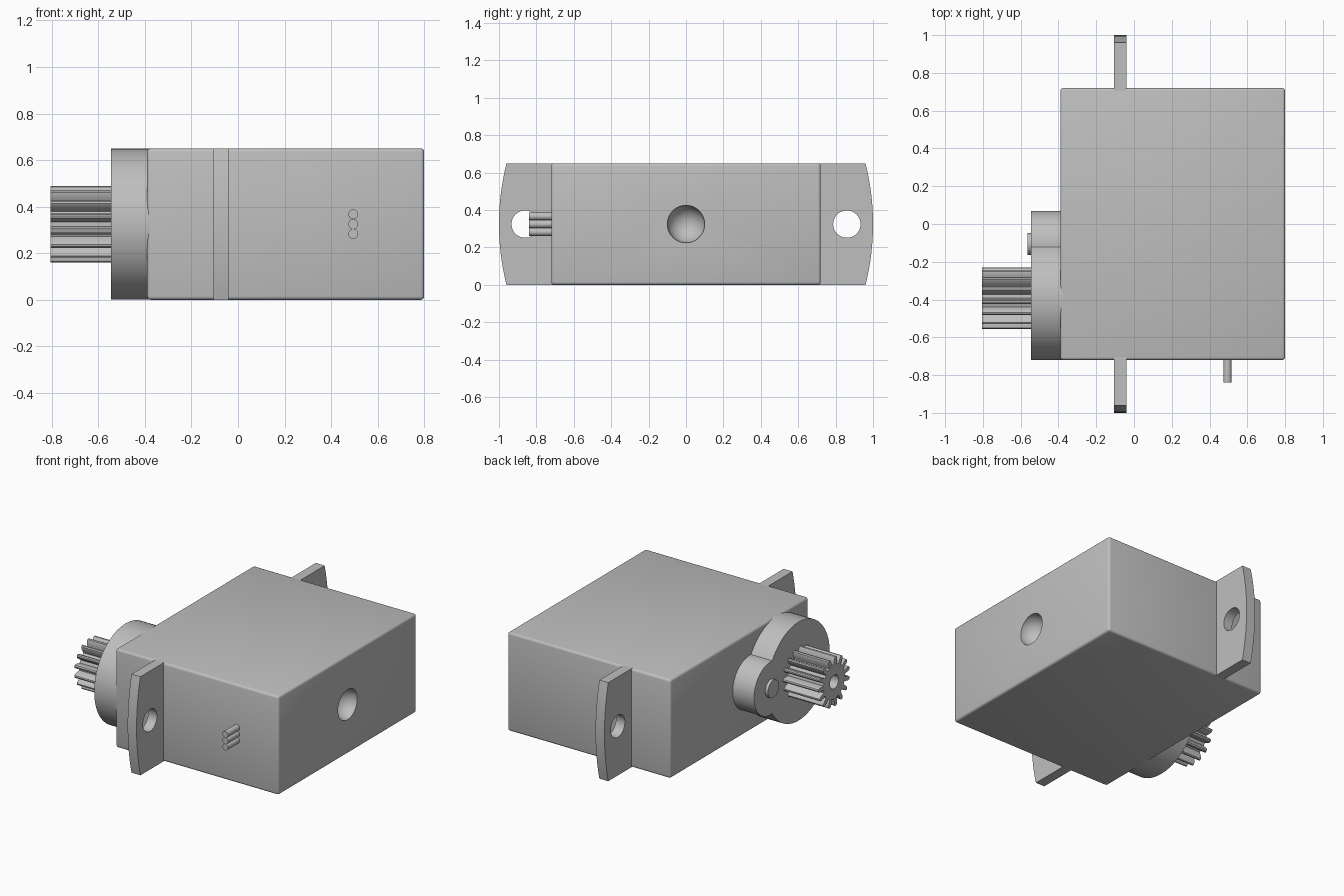
import bpy, bmesh
from math import sin, cos, pi, radians, sqrt, acos, atan2

old = bpy.data.objects.get("Cube")
if old:
    bpy.data.objects.remove(old, do_unlink=True)

grey = bpy.data.materials.new("plain_grey")
grey.use_nodes = True
colour = (0.52, 0.52, 0.52, 1)
grey.diffuse_color = colour
grey.node_tree.nodes["Principled BSDF"].inputs["Base Color"].default_value = colour

MID = 0.325          # height of the centre line
FRONT = -0.545       # outer face of the gear housing


def finish(name, bm):
    """Turn a bmesh into an object, smooth except at sharp edges."""
    bmesh.ops.recalc_face_normals(bm, faces=bm.faces)
    for f in bm.faces:
        f.smooth = True
    for e in bm.edges:
        e.smooth = len(e.link_faces) == 2 and e.calc_face_angle(0) < radians(35)
    mesh = bpy.data.meshes.new(name)
    bm.to_mesh(mesh)
    bm.free()
    mesh.materials.append(grey)
    ob = bpy.data.objects.new(name, mesh)
    bpy.context.collection.objects.link(ob)
    return ob


def arc(y, z, r, start, end, n):
    step = (end - start) / n
    return [(y + r * cos(start + step * i), z + r * sin(start + step * i)) for i in range(n + 1)]


def circle(y, z, r, n=48):
    return arc(y, z, r, 0, 2 * pi, n)[:-1]


def prism(name, loops, near, far, axis="x"):
    """Extrude an outline with optional holes along x or y."""
    bm = bmesh.new()
    place = (lambda a, b: (near, a, b)) if axis == "x" else (lambda a, b: (a, near, b))
    edges = []
    for loop in loops:
        vs = [bm.verts.new(place(a, b)) for a, b in loop]
        edges += [bm.edges.new((vs[i - 1], vs[i])) for i in range(len(vs))]
    bmesh.ops.triangle_fill(bm, use_beauty=True, use_dissolve=False, edges=edges)
    new = bmesh.ops.extrude_face_region(bm, geom=list(bm.faces))["geom"]
    shift = (far - near, 0, 0) if axis == "x" else (0, far - near, 0)
    bmesh.ops.translate(bm, vec=shift, verts=[v for v in new if isinstance(v, bmesh.types.BMVert)])
    return finish(name, bm)


# Case: softened box with a round dimple in its right face
bm = bmesh.new()
bmesh.ops.create_cube(bm, size=1)
bmesh.ops.scale(bm, vec=(1.19, 1.44, 0.65), verts=bm.verts)
bmesh.ops.translate(bm, vec=(0.205, 0, MID), verts=bm.verts)
bmesh.ops.bevel(bm, geom=list(bm.edges), offset=0.015, segments=3, profile=0.5, affect="EDGES")
case = finish("case", bm)

bm = bmesh.new()
bmesh.ops.create_uvsphere(bm, u_segments=40, v_segments=24, radius=0.1)
bmesh.ops.translate(bm, vec=(0.8, 0, MID), verts=bm.verts)
cutter = finish("dimple_cutter", bm)
cut = case.modifiers.new("dimple", "BOOLEAN")
cut.operation = "DIFFERENCE"
cut.object = cutter
cut.solver = "EXACT"
bpy.context.view_layer.objects.active = case
case.select_set(True)
bpy.ops.object.modifier_apply(modifier=cut.name)
bpy.data.objects.remove(cutter, do_unlink=True)
bpy.ops.object.shade_smooth_by_angle(angle=radians(35))

# Mounting ears with curved ends and screw holes
bow = 1.34
half = atan2(MID, sqrt(bow**2 - MID**2))
for name, side in (("front_ear", -1), ("back_ear", 1)):
    end = arc(1 - bow, MID, bow, -half, half, 16)
    outline = [(side * y, z) for y, z in [(0.705, 0)] + end + [(0.705, 2 * MID)]]
    prism(name, [outline, circle(side * 0.86, MID, 0.073)], -0.105, -0.04)

# Gear housing: a large and a small round joined in one outline
gear_y, small_y, small_r = -0.395, -0.105, 0.175
gap = small_y - gear_y
big_a = acos((gap**2 + MID**2 - small_r**2) / (2 * gap * MID))
small_a = acos((MID**2 - gap**2 - small_r**2) / (2 * gap * small_r))
housing = arc(gear_y, MID, MID, big_a, 2 * pi - big_a, 64)
housing += arc(small_y, MID, small_r, -small_a, small_a, 32)[1:-1]
prism("gear_housing", [housing], -0.372, FRONT)

# Small pivot pin on the housing
prism("pivot_pin", [circle(small_y, MID, 0.058, 32)], FRONT + 0.01, -0.565)

# Output gear with round-tipped teeth and a centre bore
teeth = 15
pitch = 2 * pi / teeth
tooth = [(-0.3, 0.112), (-0.26, 0.125), (-0.22, 0.15), (-0.12, 0.162),
         (0, 0.165), (0.12, 0.162), (0.22, 0.15), (0.26, 0.125), (0.3, 0.112)]
outline = [(gear_y + r * cos((i + t) * pitch), MID + r * sin((i + t) * pitch))
           for i in range(teeth) for t, r in tooth]
prism("output_gear", [outline, circle(gear_y, MID, 0.045, 32)], FRONT + 0.005, -0.805)

# Three cable stubs on the front
for i, name in enumerate(("lower_wire", "middle_wire", "upper_wire")):
    prism(name, [circle(0.495, MID + (i - 1) * 0.042, 0.021, 24)], -0.71, -0.84, "y")
